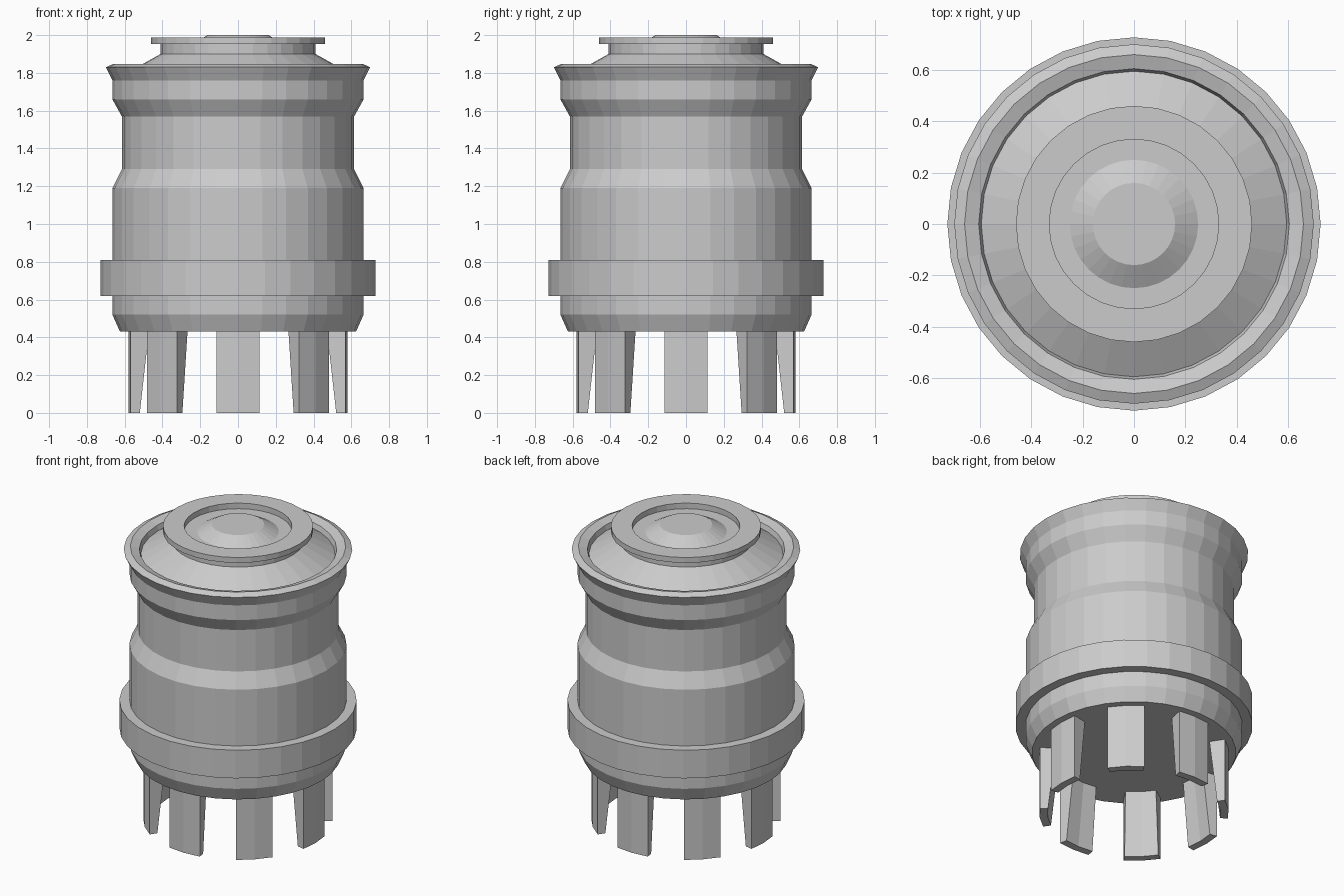
import bpy, bmesh
from math import sin, cos, pi

if "Cube" in bpy.data.objects:
    bpy.data.objects.remove(bpy.data.objects["Cube"])

SIDES = 32


def make_object(name, bm):
    bmesh.ops.recalc_face_normals(bm, faces=bm.faces)
    mesh = bpy.data.meshes.new(name)
    bm.to_mesh(mesh)
    bm.free()
    obj = bpy.data.objects.new(name, mesh)
    bpy.context.collection.objects.link(obj)
    return obj


def ring(bm, r, z):
    return [bm.verts.new((r * cos(2 * pi * i / SIDES), r * sin(2 * pi * i / SIDES), z))
            for i in range(SIDES)]


def lathe(name, profile, closed=False):
    """Turn (radius, z) points around z; cap the ends or close into a ring."""
    bm = bmesh.new()
    rings = [ring(bm, r, z) for r, z in profile]
    pairs = list(zip(rings, rings[1:]))
    if closed:
        pairs.append((rings[-1], rings[0]))
    else:
        bm.faces.new(rings[0])
        bm.faces.new(rings[-1])
    for a, b in pairs:
        for i in range(SIDES):
            j = (i + 1) % SIDES
            bm.faces.new((a[i], a[j], b[j], b[i]))
    return make_object(name, bm)


# Main shell with waist, flared rim and inner groove
lathe("body", [(0.625, 0.43), (0.665, 0.52), (0.665, 1.19), (0.615, 1.29),
               (0.615, 1.57), (0.665, 1.66), (0.665, 1.76), (0.70, 1.83),
               (0.66, 1.848), (0.605, 1.83), (0.595, 1.797)])

# Raised band around the lower body
lathe("lower_band", [(0.65, 0.62), (0.727, 0.62), (0.727, 0.81), (0.65, 0.81)], closed=True)

# Sloped lid with neck, overhanging collar, recess and centre button
lathe("lid", [(0.595, 1.797), (0.41, 1.90), (0.41, 1.952), (0.46, 1.952),
              (0.46, 1.988), (0.33, 1.988), (0.33, 1.95), (0.25, 1.95), (0.16, 2.0)])

# Eight tapered feet, each two facets wide
for k in range(8):
    bm = bmesh.new()
    sections = []
    for s in (-1, 0, 1):
        a = k * pi / 4 + s * pi / 16
        sections.append([bm.verts.new((r * cos(a), r * sin(a), z))
                         for r, z in ((0.58, 0), (0.58, 0.44), (0.48, 0.44), (0.53, 0))])
    for a, b in zip(sections, sections[1:]):
        for i in range(4):
            j = (i + 1) % 4
            bm.faces.new((a[i], a[j], b[j], b[i]))
    bm.faces.new(sections[0])
    bm.faces.new(sections[-1])
    make_object(f"foot_{k + 1}", bm)
